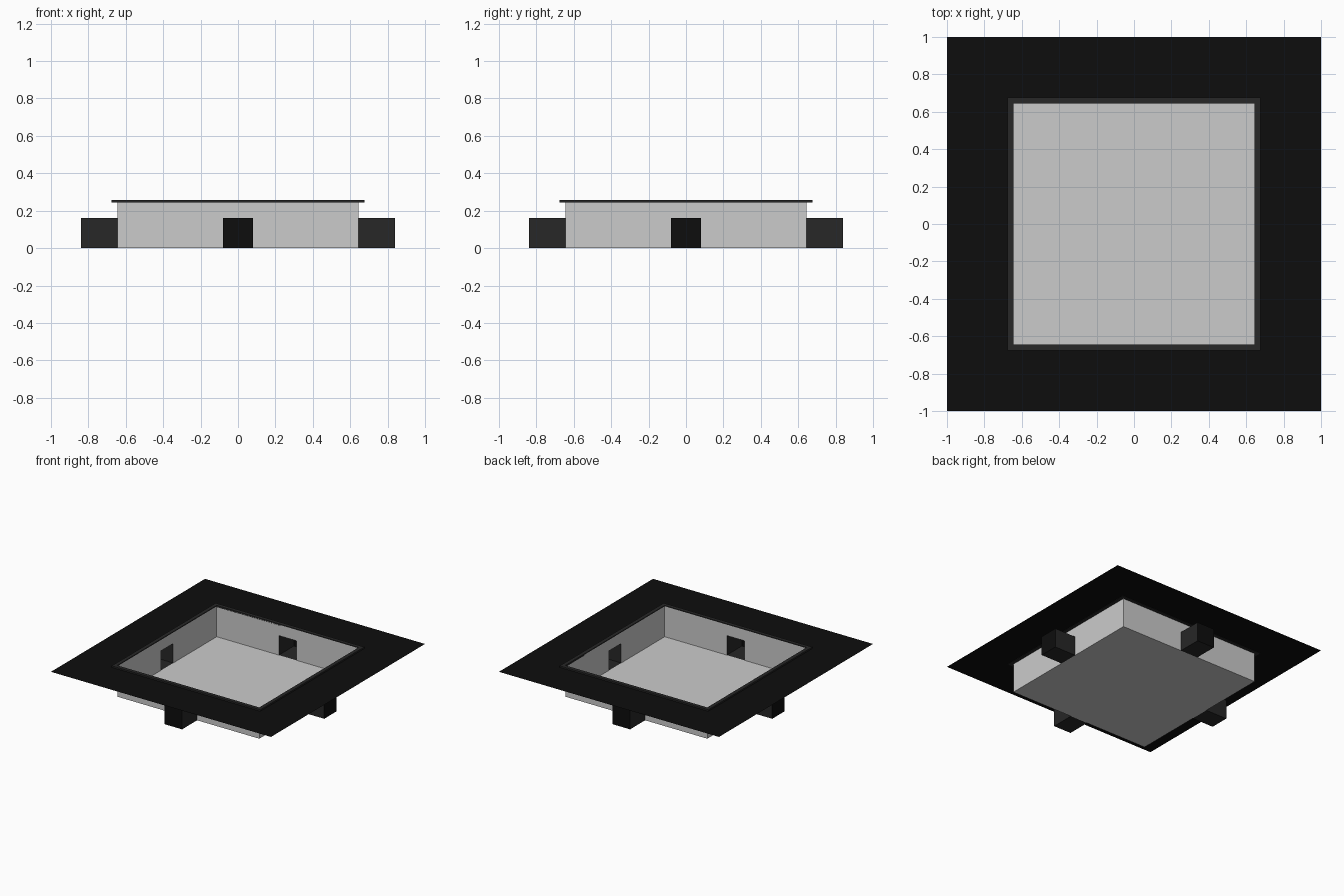
import bpy
import bmesh
import math
from mathutils import Matrix

if "Cube" in bpy.data.objects:
    bpy.data.objects.remove(bpy.data.objects["Cube"])

IN, RIM, OUT = 0.645, 0.675, 1.0      # half sizes of tray, rim, flange
TOP, PLANE = 0.25, 0.245
PW, PH, PEND = 0.08, 0.16, 0.84       # pocket half width, height, outer reach


def material(name, v):
    m = bpy.data.materials.new(name)
    m.diffuse_color = (v, v, v, 1)
    m.use_nodes = True
    m.node_tree.nodes["Principled BSDF"].inputs["Base Color"].default_value = m.diffuse_color
    return m


BLACK = material("black", 0.004)
DARK = material("dark", 0.02)


def finish(name, bm, *mats):
    bmesh.ops.remove_doubles(bm, verts=bm.verts, dist=1e-5)
    me = bpy.data.meshes.new(name)
    bm.to_mesh(me)
    bm.free()
    for m in mats:
        me.materials.append(m)
    ob = bpy.data.objects.new(name, me)
    bpy.context.collection.objects.link(ob)
    return ob


def face(bm, pts, mat=0):
    f = bm.faces.new([bm.verts.new(p) for p in pts])
    f.material_index = mat
    return f


def square(h, z):
    return [(-h, -h, z), (h, -h, z), (h, h, z), (-h, h, z)]


def band(bm, a, b):
    # quads joining two square loops
    for i in range(4):
        j = (i + 1) % 4
        face(bm, [a[i], a[j], b[j], b[i]])


# Open tray: floor, plus walls with an opening at each side centre
bm = bmesh.new()
for x0, x1, z0 in ((-IN, -PW, 0), (-PW, PW, PH), (PW, IN, 0)):
    face(bm, [(x0, -IN, z0), (x1, -IN, z0), (x1, -IN, TOP), (x0, -IN, TOP)])
wall = bm.faces[:] if hasattr(bm.faces, "ensure_lookup_table") else []
for k in (1, 2, 3):
    new = bmesh.ops.duplicate(bm, geom=wall)["geom"]
    bmesh.ops.rotate(bm, verts=[g for g in new if isinstance(g, bmesh.types.BMVert)],
                     cent=(0, 0, 0), matrix=Matrix.Rotation(k * math.pi / 2, 3, 'Z'))
face(bm, square(IN, 0)[::-1])
finish("tray", bm)

# Side pockets: dark channels opening into the tray, black outer end
for k, side in enumerate(("front", "right", "back", "left")):
    bm = bmesh.new()
    prof = [(-PW, 0), (PW, 0), (PW, PH), (-PW, PH)]
    for i in range(4):
        (xa, za), (xb, zb) = prof[i], prof[(i + 1) % 4]
        face(bm, [(xa, -IN, za), (xa, -PEND, za), (xb, -PEND, zb), (xb, -IN, zb)])
    face(bm, [(x, -PEND, z) for x, z in prof], 1)
    bm.transform(Matrix.Rotation(k * math.pi / 2, 4, 'Z'))
    finish(side + "_pocket", bm, DARK, BLACK)

# Thin rim around the tray mouth
bm = bmesh.new()
loops = [square(IN, 0.243), square(RIM, 0.243), square(RIM, 0.257), square(IN, 0.257)]
for i in range(4):
    band(bm, loops[i], loops[(i + 1) % 4])
bmesh.ops.remove_doubles(bm, verts=bm.verts, dist=1e-5)
bmesh.ops.recalc_face_normals(bm, faces=bm.faces)
finish("rim", bm, DARK)

# Flat surrounding flange
bm = bmesh.new()
band(bm, square(OUT, PLANE), square(RIM, PLANE))
finish("flange", bm, BLACK)
